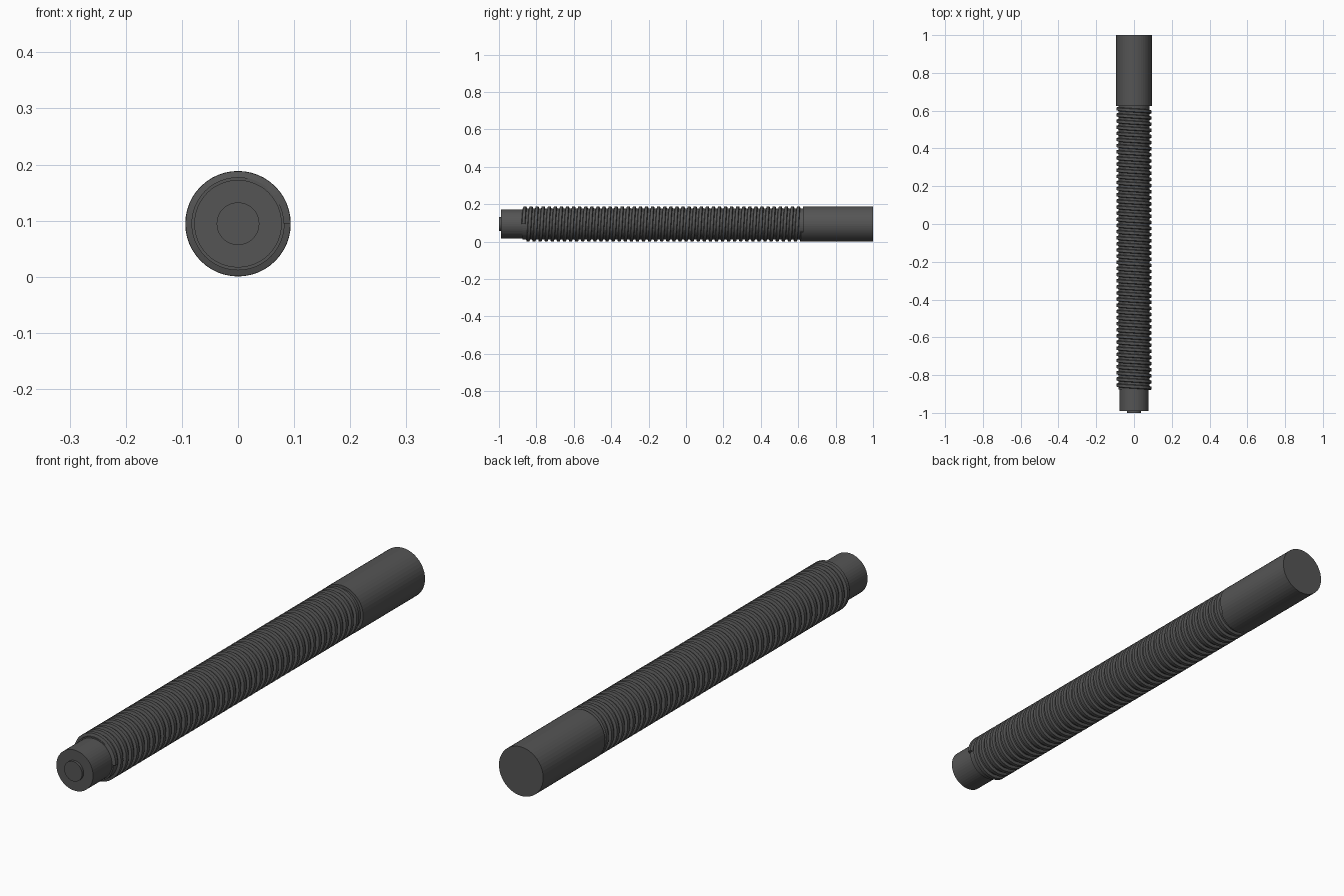
import bpy, bmesh, math

if "Cube" in bpy.data.objects:
    bpy.data.objects.remove(bpy.data.objects["Cube"])

CZ = 0.0945          # axis height
SIDES = 48


def turned_part(name, profile):
    """Closed solid turned round the y axis from (radius, y) points."""
    bm = bmesh.new()
    rings = []
    for r, y in profile:
        rings.append([bm.verts.new((r * math.cos(2 * math.pi * i / SIDES), y,
                                    CZ + r * math.sin(2 * math.pi * i / SIDES)))
                      for i in range(SIDES)])
    for a, b in zip(rings, rings[1:]):
        for i in range(SIDES):
            j = (i + 1) % SIDES
            bm.faces.new((a[i], a[j], b[j], b[i]))
    bm.faces.new(rings[0])
    bm.faces.new(rings[-1])
    return finish(name, bm)


def thread(name, y0, y1, pitch, root, crest):
    """Helical ridge with a trapezoid section, capped at both ends."""
    section = [(root - 0.002, 0.0), (crest, 0.12 * pitch),
               (crest, 0.56 * pitch), (root - 0.002, 0.68 * pitch)]
    steps = int((y1 - y0 - 0.68 * pitch) / pitch * SIDES)
    bm = bmesh.new()
    loops = []
    for s in range(steps + 1):
        a = 2 * math.pi * s / SIDES
        y = y0 + pitch * s / SIDES
        loops.append([bm.verts.new((r * math.cos(a), y + dy, CZ + r * math.sin(a)))
                      for r, dy in section])
    for a, b in zip(loops, loops[1:]):
        for i in range(4):
            j = (i + 1) % 4
            bm.faces.new((a[i], a[j], b[j], b[i]))
    bm.faces.new(loops[0])
    bm.faces.new(loops[-1])
    return finish(name, bm)


def finish(name, bm):
    bmesh.ops.recalc_face_normals(bm, faces=bm.faces)
    mesh = bpy.data.meshes.new(name)
    bm.to_mesh(mesh)
    bm.free()
    obj = bpy.data.objects.new(name, mesh)
    bpy.context.collection.objects.link(obj)
    mat = bpy.data.materials.get("dark_metal") or bpy.data.materials.new("dark_metal")
    mat.diffuse_color = (0.09, 0.09, 0.09, 1)
    mat.use_nodes = True
    mat.node_tree.nodes["Principled BSDF"].inputs["Base Color"].default_value = mat.diffuse_color
    mesh.materials.append(mat)
    return obj


# Stepped core: small end boss, plain nose, thread root
turned_part("core_rod", [(0.038, -1.0), (0.038, -0.99), (0.078, -0.99),
                         (0.078, -0.875), (0.083, -0.875), (0.083, 0.63)])
# Plain shank at the back
turned_part("plain_shank", [(0.094, 0.625), (0.094, 1.0)])
# Long spiral ridge between nose and shank
thread("screw_thread", -0.88, 0.635, 0.0325, 0.083, 0.0935)
